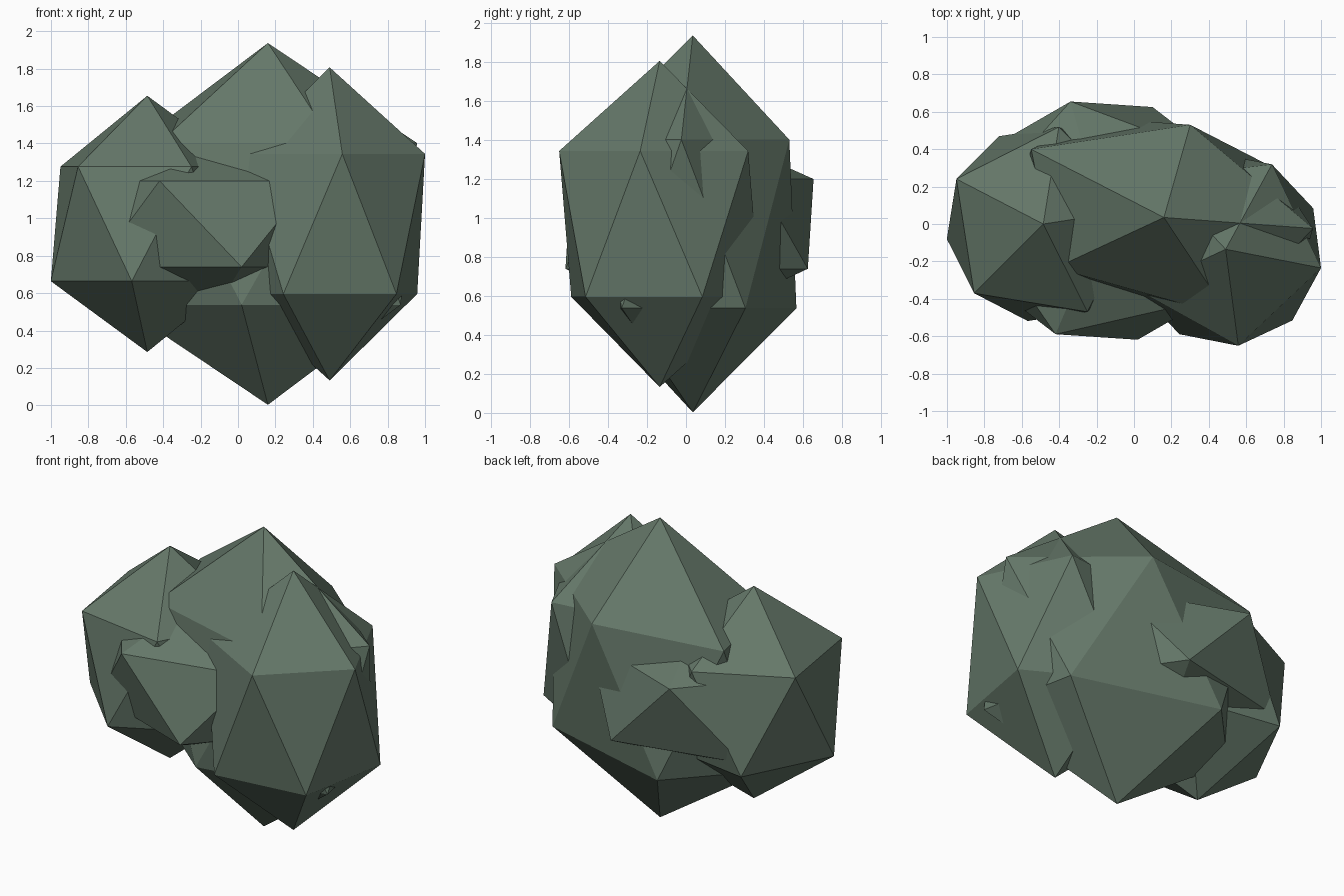
import bpy, bmesh, math
from mathutils import Vector

if "Cube" in bpy.data.objects:
    bpy.data.objects.remove(bpy.data.objects["Cube"])

green = bpy.data.materials.new("muted_leaf_green")
green.diffuse_color = (0.13, 0.188, 0.142, 1.0)
green.use_nodes = True
green.node_tree.nodes["Principled BSDF"].inputs["Base Color"].default_value = green.diffuse_color


def leaf_lump(name, centre, radius, mid, before, after):
    """Stretched icosahedron: two poles plus two opposed five-point rings.
    mid, before and after are neighbouring upper ring corners, relative to the centre."""
    c = Vector(centre)
    a = Vector((*mid, 0))
    b = (Vector((*after, 0)) - Vector((*before, 0))) / (2 * math.sin(math.tau / 5))
    pole = Vector((0, 0, radius))
    ring = [a * math.cos(t) + b * math.sin(t) + pole / math.sqrt(5)
            for t in (math.tau * k / 5 for k in range(5))]
    bm = bmesh.new()
    for p in [pole] + ring:
        bm.verts.new(c + p)
        bm.verts.new(c - p)
    bmesh.ops.convex_hull(bm, input=bm.verts[:])
    bmesh.ops.recalc_face_normals(bm, faces=bm.faces[:])
    mesh = bpy.data.meshes.new(name)
    bm.to_mesh(mesh)
    bm.free()
    mesh.materials.append(green)
    obj = bpy.data.objects.new(name, mesh)
    bpy.context.collection.objects.link(obj)
    return obj


# Four overlapping foliage lumps, all centred at the same height
leaf_lump("main_foliage", (0.16, 0.035, 0.97), 0.967,
          (-0.71, 0.365), (0.14, 0.495), (-0.58, -0.27))
leaf_lump("right_foliage", (0.49, -0.135, 0.97), 0.837,
          (0.51, -0.10), (0.07, -0.515), (0.25, 0.455))
leaf_lump("left_foliage", (-0.485, 0.0, 0.97), 0.685,
          (-0.37, -0.37), (-0.46, 0.24), (0.24, -0.47))
leaf_lump("low_foliage", (-0.16, 0.018, 0.97), 0.515,
          (-0.71, 0.048), (-0.18, 0.637), (-0.26, -0.607))
